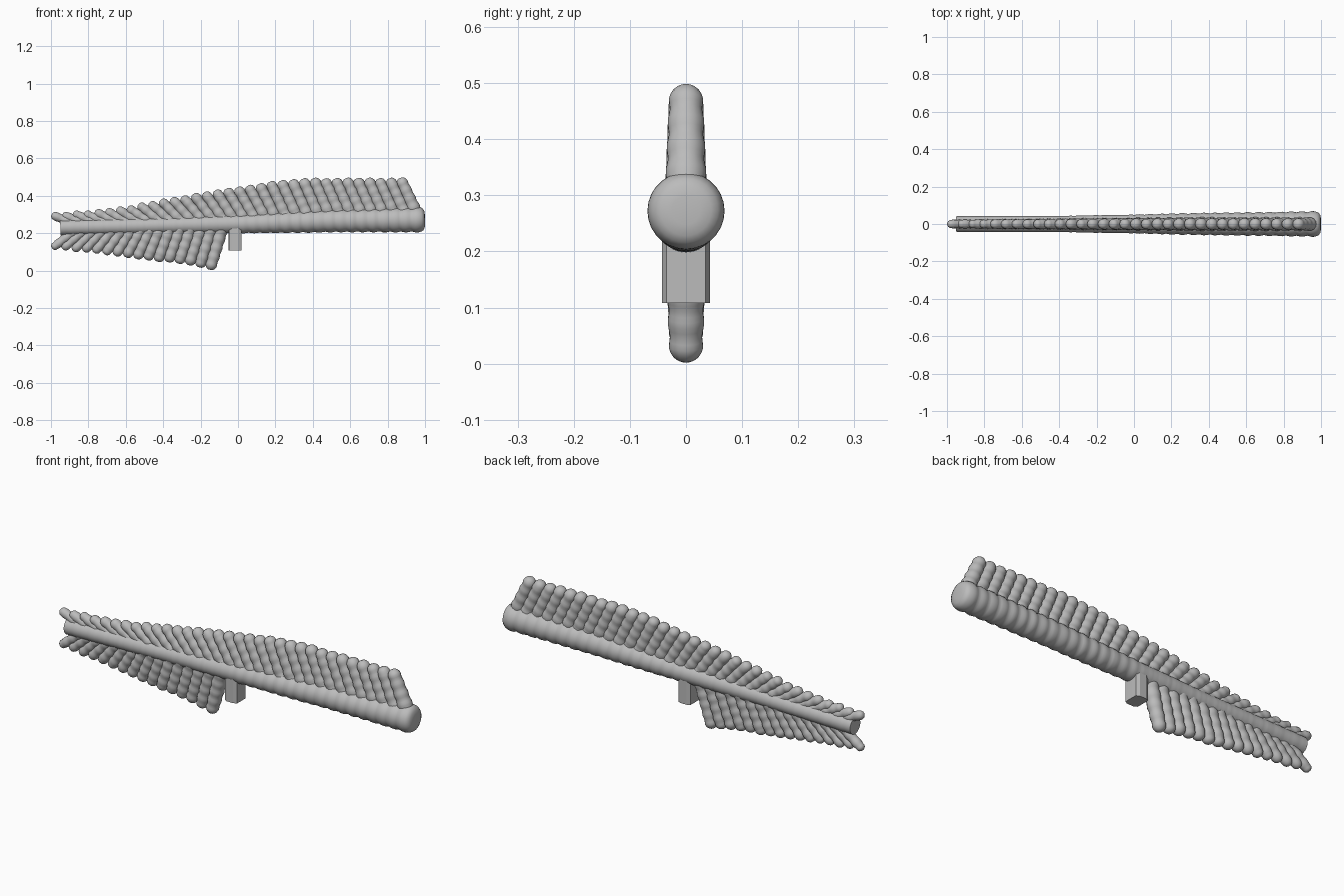
import bpy, bmesh, math, random
from mathutils import Vector

if "Cube" in bpy.data.objects:
    bpy.data.objects.remove(bpy.data.objects["Cube"])

random.seed(4)
grey = bpy.data.materials.new("clay grey")
grey.diffuse_color = (0.5, 0.5, 0.5, 1)
grey.use_nodes = True
grey.node_tree.nodes["Principled BSDF"].inputs["Base Color"].default_value = grey.diffuse_color


def lerp_table(table, x):
    """Piecewise linear lookup in a short list of (x, value)."""
    if x <= table[0][0]:
        return table[0][1]
    for (a, va), (b, vb) in zip(table, table[1:]):
        if x <= b:
            return va + (vb - va) * (x - a) / (b - a)
    return table[-1][1]


def tube(bm, rings, sides):
    """Skin (centre, radius along xz, radius along y) rings into a capped tube."""
    axis = (rings[-1][0] - rings[0][0]).normalized()
    side = Vector((0, 1, 0))
    across = side.cross(axis).normalized()
    loops = []
    for c, ra, ry in rings:
        loops.append([bm.verts.new(c + across * ra * math.cos(2 * math.pi * i / sides)
                                   + side * ry * math.sin(2 * math.pi * i / sides))
                      for i in range(sides)])
    for a, b in zip(loops, loops[1:]):
        for i in range(sides):
            j = (i + 1) % sides
            bm.faces.new((a[i], a[j], b[j], b[i]))
    bm.faces.new(loops[0][::-1])
    bm.faces.new(loops[-1])


def finish(bm, name, angle=50):
    bmesh.ops.recalc_face_normals(bm, faces=bm.faces)
    mesh = bpy.data.meshes.new(name)
    bm.to_mesh(mesh)
    bm.free()
    obj = bpy.data.objects.new(name, mesh)
    bpy.context.collection.objects.link(obj)
    mesh.materials.append(grey)
    bpy.ops.object.select_all(action='DESELECT')
    obj.select_set(True)
    bpy.context.view_layer.objects.active = obj
    bpy.ops.object.shade_smooth_by_angle(angle=math.radians(angle))
    return obj


SHAFT_Z = [(-0.95, 0.23), (0, 0.25), (0.5, 0.266), (1, 0.273)]
SHAFT_R = [(-0.95, 0.042), (-0.4, 0.043), (0, 0.05), (0.3, 0.057), (0.7, 0.062), (1, 0.067)]

# Central shaft: plain at the thin end, ringed with swellings at the thick end
bm = bmesh.new()
rings = []
for k in range(201):
    x = -0.95 + 1.915 * k / 200
    swell = min(max((x + 0.1) / 0.3, 0), 1)
    r = lerp_table(SHAFT_R, x)
    r += 0.006 * swell * (abs(math.sin(math.pi * x / 0.058)) - 0.6)
    r += random.uniform(-0.0007, 0.0007)
    rings.append((Vector((x, 0, lerp_table(SHAFT_Z, x))), r, r))
for x, r in ((0.98, 0.064), (0.99, 0.057), (0.997, 0.045), (1.0, 0.025)):
    rings.append((Vector((x, 0, 0.273)), r, r))
tube(bm, rings, 28)
finish(bm, "shaft")


def barb(bm, root, tip, r_root, r_tip):
    """A knobbly finger from the shaft, rounded at its tip."""
    d = tip - root
    n = 22
    phase = random.uniform(0, 6)
    rings = []
    for k in range(n + 1):
        t = k / n
        r = r_root + (r_tip - r_root) * t
        wave = 1 + 0.05 * math.sin(phase + t * d.length / 0.007 * 0.9)
        rings.append((root + d * t, r * wave, r * wave))
    u = d.normalized()
    for a in (0.35, 0.7, 1.0, 1.25):
        r = r_tip * math.cos(a)
        rings.append((tip + u * r_tip * 0.95 * math.sin(a), r, r))
    tube(bm, rings, 14)


# Row outlines: extreme height reached by the barb tips along x
TOP = [(-1, 0.312), (-0.8, 0.326), (-0.6, 0.348), (-0.4, 0.388), (-0.2, 0.422),
       (0, 0.452), (0.2, 0.485), (0.4, 0.5), (0.9, 0.5)]
BOTTOM = [(-1, 0.112), (-0.8, 0.09), (-0.5, 0.053), (-0.3, 0.028), (-0.14, 0.0)]


def barb_row(name, sign, outline, x_start, x_end, count, lean_a, lean_b):
    bm = bmesh.new()
    for i in range(count):
        t = i / (count - 1)
        x = x_start + (x_end - x_start) * t
        r_tip = 0.022 + 0.008 * min(t * 1.5, 1)
        r_root = 0.027 + 0.011 * min(t * 1.5, 1)
        lean = lean_a + (lean_b - lean_a) * min(t * 1.6, 1)
        jit = random.uniform(0, 0.005) if 0 < i < count - 1 else 0
        tip = Vector((x, 0, lerp_table(outline, x) - sign * (r_tip + jit)))
        root = Vector((x + lean, 0, lerp_table(SHAFT_Z, x + lean)))
        barb(bm, root, tip, r_root, r_tip)
    return finish(bm, name, 60)


barb_row("upper_barbs", 1, TOP, -0.978, 0.878, 33, 0.14, 0.088)
barb_row("lower_barbs", -1, BOTTOM, -0.978, -0.143, 16, 0.13, 0.06)

# Faceted peg under the shaft
half = [(0.035, 0.0), (0.034, 0.035), (0.018, 0.043)]
outline = half + [(-x, y) for x, y in half[::-1]]
outline += [(-x, -y) for x, y in half[1:]] + [(x, -y) for x, y in half[:0:-1]]
bm = bmesh.new()
base = bm.faces.new([bm.verts.new((x - 0.015, y, 0.108)) for x, y in outline])
up = bmesh.ops.extrude_face_region(bm, geom=[base])["geom"]
bmesh.ops.translate(bm, vec=(0, 0, 0.13), verts=[v for v in up if isinstance(v, bmesh.types.BMVert)])
finish(bm, "peg", 15)
